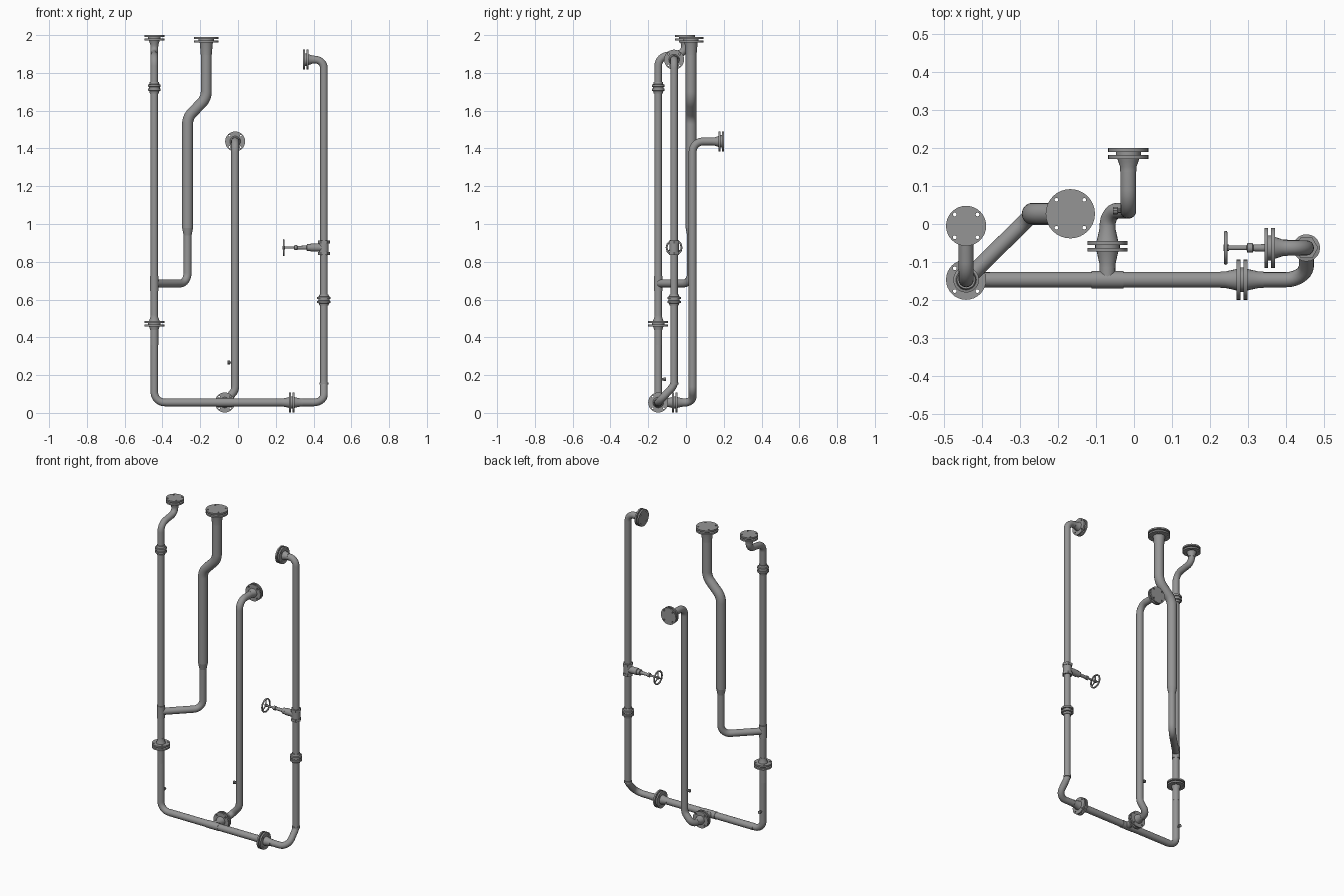
import bpy, bmesh
from math import pi, cos, sin, tan, radians
from mathutils import Vector

cube = bpy.data.objects.get("Cube")
if cube:
    bpy.data.objects.remove(cube, do_unlink=True)

X, Y, Z = Vector((1, 0, 0)), Vector((0, 1, 0)), Vector((0, 0, 1))
R = 0.021          # standard pipe radius
FR = 0.053         # standard flange radius

# Dark steel
GREY = (0.3, 0.3, 0.3, 1)
steel = bpy.data.materials.new("dark_steel")
steel.use_nodes = True
steel.diffuse_color = GREY
steel.node_tree.nodes["Principled BSDF"].inputs["Base Color"].default_value = GREY


def add(name, mesh, at=(0, 0, 0), axis=Z):
    mesh.shade_smooth()
    mesh.set_sharp_from_angle(angle=radians(35))
    mesh.materials.clear()
    mesh.materials.append(steel)
    ob = bpy.data.objects.new(name, mesh)
    ob.location = at
    ob.rotation_euler = Z.rotation_difference(axis).to_euler()
    bpy.context.collection.objects.link(ob)


def curve_mesh(name, curve):
    temp = bpy.data.objects.new(name, curve)
    bpy.context.collection.objects.link(temp)
    graph = bpy.context.evaluated_depsgraph_get()
    mesh = bpy.data.meshes.new_from_object(temp.evaluated_get(graph))
    bpy.data.objects.remove(temp, do_unlink=True)
    bpy.data.curves.remove(curve)
    return mesh


def spline(curve, points, closed=False):
    s = curve.splines.new('POLY')
    s.points.add(len(points) - 1)
    for p, co in zip(s.points, points):
        p.co = (*co, 1)
    s.use_cyclic_u = closed


def fillet(points, bend, steps=7):
    """Round every inner corner of a path with an arc."""
    pts = [Vector(p) for p in points]
    path = [pts[0]]
    for a, b, c in zip(pts, pts[1:], pts[2:]):
        u, v = (a - b).normalized(), (c - b).normalized()
        half = u.angle(v) / 2
        rad = min(bend, 0.48 * min((a - b).length, (c - b).length) * tan(half))
        centre = b + (u + v).normalized() * rad / sin(half)
        start = (b + u * rad / tan(half) - centre).normalized()
        end = (b + v * rad / tan(half) - centre).normalized()
        for i in range(steps + 1):
            path.append(centre + start.slerp(end, i / steps) * rad)
    return path + [pts[-1]]


def pipe(name, points, r=R, bend=0.055):
    curve = bpy.data.curves.new(name, 'CURVE')
    curve.dimensions = '3D'
    curve.bevel_depth = r
    curve.bevel_resolution = 6
    curve.use_fill_caps = True
    spline(curve, fillet(points, bend))
    add(name, curve_mesh(name, curve))


def turned(name, at, axis, profile, sides=20):
    """Solid of revolution from (radius, offset) pairs along an axis."""
    bm = bmesh.new()
    rings = [[bm.verts.new((r * cos(2 * pi * i / sides), r * sin(2 * pi * i / sides), t))
              for i in range(sides)] for r, t in profile]
    for lo, hi in zip(rings, rings[1:]):
        for i in range(sides):
            j = (i + 1) % sides
            bm.faces.new((lo[i], lo[j], hi[j], hi[i]))
    bm.faces.new(rings[0][::-1])
    bm.faces.new(rings[-1])
    mesh = bpy.data.meshes.new(name)
    bm.to_mesh(mesh)
    bm.free()
    add(name, mesh, at, axis)


def drilled_disc(name, at, axis, r):
    """Flange plate with four bolt holes."""
    curve = bpy.data.curves.new(name, 'CURVE')
    curve.dimensions = '2D'
    curve.fill_mode = 'BOTH'
    curve.extrude = 0.005

    def circle(cx, cy, rad, n):
        spline(curve, [(cx + rad * cos(2 * pi * i / n), cy + rad * sin(2 * pi * i / n), 0)
                       for i in range(n)], True)
    circle(0, 0, r, 32)
    for k in range(4):
        a = pi / 4 + k * pi / 2
        circle(0.8 * r * cos(a), 0.8 * r * sin(a), 0.005, 10)
    add(name, curve_mesh(name, curve), at, axis)


def flange(name, at, axis, r=FR, pipe_r=R, sides=(-1,), neck=0.05):
    """Pair of bolted plates, a gasket, and a tapered neck on each piped side."""
    at = Vector(at)
    for tag, s in (("inner", -1), ("outer", 1)):
        drilled_disc(f"{name}_{tag}_plate", at + axis * s * 0.009, axis, r)
    turned(name + "_gasket", at, axis, [(r * 0.62, -0.005), (r * 0.62, 0.005)])
    for s in sides:
        turned(name + "_neck", at, axis * s,
               [(pipe_r + 0.008, 0.012), (pipe_r + 0.006, 0.02),
                (pipe_r + 0.0005, neck), (pipe_r + 0.0005, neck + 0.012)])


def collar(name, at, axis, r=R + 0.002, half=0.035):
    turned(name, at, axis, [(r, -half), (r, half)])


def union(name, at, r=0.034):
    """Threaded joint: two rings between stepped ends."""
    turned(name, at, Z, [(0.024, -0.03), (0.027, -0.018), (r, -0.016), (r, -0.005),
                         (0.029, -0.004), (0.029, 0.004), (r, 0.005), (r, 0.016),
                         (0.027, 0.018), (0.024, 0.03)])


# Main line: left riser, base run, right riser
LX, FY, BZ = -0.443, -0.147, 0.055
RX, RY = 0.455, -0.063
pipe("main_pipe", [(LX, -0.005, 1.98), (LX, -0.005, 1.905), (LX, FY, 1.885), (LX, FY, BZ),
                   (RX, FY, BZ), (RX, RY, 0.145), (RX, RY, 1.87), (0.36, RY, 1.87)], r=0.02)
collar("base_pipe_sleeve", (-0.05, FY, BZ), X, R, 0.33)
flange("left_top_flange", (LX, -0.005, 1.986), Z, neck=0.035)
flange("left_lower_flange", (LX, FY, 0.472), Z, pipe_r=0.02, sides=(-1, 1), neck=0.035)
flange("base_flange", (0.285, FY, BZ), X, sides=(-1, 1), neck=0.045)
flange("right_top_flange", (0.358, RY, 1.87), -X, neck=0.035)
union("left_upper_union", (LX, FY, 1.722))
union("right_union", (RX, RY, 0.598), 0.036)
collar("left_lower_sleeve", (LX, FY, 0.405), Z, R, 0.045)
collar("right_elbow_collar", (RX, RY, 0.155), Z, half=0.006)

# Left branch with a widened riser
BX, BY = -0.267, 0.027
pipe("left_branch_pipe", [(LX, FY, 0.685), (BX, BY, 0.685), (BX, BY, 0.96)])
collar("left_branch_tee", (LX, FY, 0.685), Z, half=0.04)
turned("left_branch_reducer", (BX, BY, 0.94), Z, [(R, 0), (0.029, 0.04)])
pipe("wide_riser", [(BX, BY, 0.98), (BX, BY, 1.565), (-0.168, BY, 1.665), (-0.168, BY, 1.965)],
     r=0.029, bend=0.09)
flange("wide_flange", (-0.168, BY, 1.975), Z, 0.065, 0.028, neck=0.085)

# Middle branch running to the back
MX, MY = -0.015, 0.035
pipe("middle_branch_pipe", [(-0.07, FY, BZ), (-0.07, MY, BZ), (MX, MY, 0.12),
                            (MX, MY, 1.437), (MX, 0.18, 1.437)])
collar("middle_branch_tee", (-0.07, FY, BZ), X, half=0.042)
flange("middle_lower_flange", (-0.07, -0.059, BZ), Y, sides=(-1, 1), neck=0.045)
flange("middle_top_flange", (MX, 0.186, 1.437), Y, neck=0.035)

# Small drain stubs
STUB = [(0.006, 0.015), (0.006, 0.027), (0.01, 0.028), (0.01, 0.04)]
turned("middle_drain_stub", (MX, MY, 0.267), -X, STUB, 10)
turned("left_drain_stub", (LX, FY, 0.178), Y, STUB, 10)

# Valve on the right riser
VZ = 0.875
valve = Vector((RX, RY, VZ))
collar("valve_body", valve, Z, 0.025, 0.036)
for s in (-1, 1):
    turned("valve_hex_nut", valve + Z * s * 0.03, Z, [(0.031, -0.008), (0.031, 0.008)], 6)
turned("valve_bonnet", valve, -X, [(0.021, 0), (0.021, 0.07), (0.018, 0.072), (0.018, 0.09),
                                   (0.011, 0.092), (0.009, 0.14), (0.013, 0.142),
                                   (0.013, 0.156), (0.006, 0.158), (0.006, 0.218)], 14)
HUB = Vector((0.242, RY, VZ))
bpy.ops.mesh.primitive_torus_add(major_segments=12, minor_segments=8, major_radius=0.04,
                                 minor_radius=0.005, location=HUB, rotation=(0, pi / 2, 0))
wheel = bpy.context.object
wheel.name = "handwheel_rim"
wheel.data.shade_smooth()
wheel.data.materials.append(steel)
for k in range(3):
    a = pi / 2 + k * 2 * pi / 3
    turned("handwheel_spoke", HUB, Vector((0, cos(a), sin(a))), [(0.004, 0), (0.004, 0.039)], 6)
turned("handwheel_hub", HUB, -X, [(0.009, -0.008), (0.009, 0.006)], 10)
